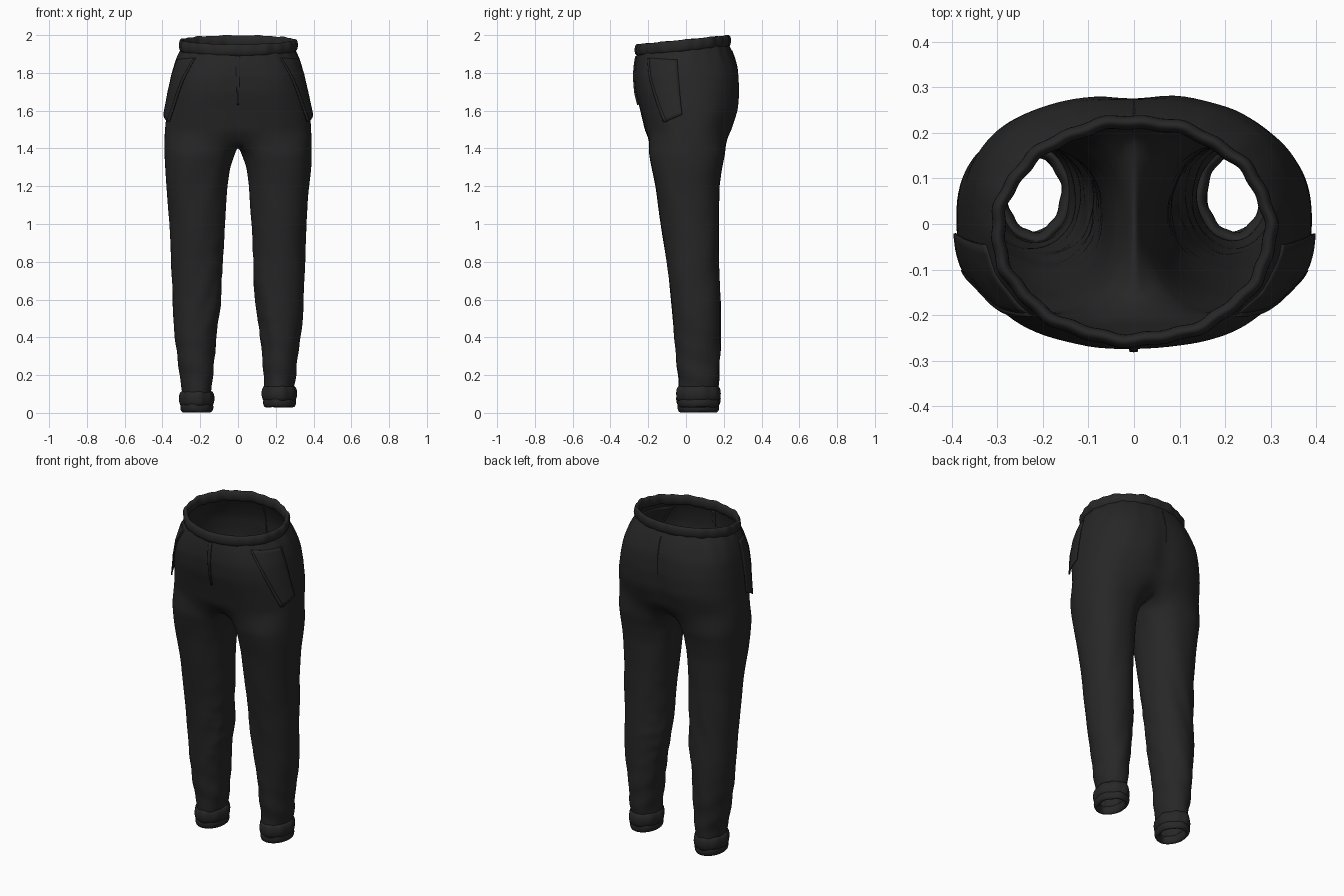
import bpy, bmesh, math
from mathutils import Vector, noise
from mathutils.bvhtree import BVHTree

if "Cube" in bpy.data.objects:
    bpy.data.objects.remove(bpy.data.objects["Cube"])

cloth = bpy.data.materials.new("dark_cloth")
cloth.diffuse_color = (0.02, 0.02, 0.02, 1)
cloth.use_nodes = True
cloth.node_tree.nodes["Principled BSDF"].inputs["Base Color"].default_value = cloth.diffuse_color

M, K = 28, 12          # outer and inner segments of each leg ring
SPLIT = 1.48           # height where the seat divides into legs

# z, half width, front y, back y
HIPS = [(1.925, .301, -.259, .229), (1.88, .326, -.269, .251), (1.8, .35, -.275, .277),
        (1.7, .367, -.266, .285), (1.6, .379, -.242, .277), (1.48, .389, -.213, .238)]
# z, inner x, outer x, front y, back y
LEGS = [(1.38, .014, .391, -.196, .209), (1.3, .042, .387, -.182, .192), (1.2, .055, .379, -.162, .178),
        (1.0, .07, .363, -.133, .172), (.8, .08, .355, -.106, .176), (.6, .088, .348, -.082, .182),
        (.4, .113, .333, -.065, .184), (.25, .128, .315, -.052, .179), (.1, .14, .3, -.035, .168)]


def sample(table, z):
    for a, b in zip(table, table[1:]):
        if z >= b[0] - 1e-6:
            f = (a[0] - z) / (a[0] - b[0])
            return [p + (q - p) * f for p, q in zip(a[1:], b[1:])]
    return table[-1][1:]


def oval(cx, cy, rx, ry, a, n=2.0):
    c, s = math.cos(a), math.sin(a)
    return (cx + rx * math.copysign(abs(c) ** (2 / n), c),
            cy + ry * math.copysign(abs(s) ** (2 / n), s))


def finish(name, bm, levels=1):
    bmesh.ops.recalc_face_normals(bm, faces=bm.faces)
    for f in bm.faces:
        f.smooth = True
    me = bpy.data.meshes.new(name)
    bm.to_mesh(me)
    me.materials.append(cloth)
    ob = bpy.data.objects.new(name, me)
    bpy.context.collection.objects.link(ob)
    if levels:
        ob.modifiers.new("smooth", 'SUBSURF').levels = levels
        ob.modifiers["smooth"].render_levels = levels
    return ob


def bridge(bm, a, b, closed):
    n = len(a)
    for i in range(n if closed else n - 1):
        j = (i + 1) % n
        bm.faces.new((a[i], a[j], b[j], b[i]))


# Trousers body: seat halves, crotch and legs as one cloth surface
body = bmesh.new()
for s in (-1, 1):
    prev = None
    for i in range(15):
        z = 1.925 + (SPLIT - 1.925) * i / 14
        rx, yf, yb = sample(HIPS, z)
        tilt = .1 * max(0, (z - 1.6) / .325)
        n = 2.1 + .4 * min(1, i / 5)
        ring = []
        for j in range(M + 1):
            x, y = oval(0, (yf + yb) / 2, rx, (yb - yf) / 2, math.pi * (j / M - .5), n)
            ring.append(body.verts.new((s * x, y, z + tilt * y)))
        if prev:
            bridge(body, prev, ring, False)
        prev = ring
    mid, half = (yf + yb) / 2, (yb - yf) / 2
    for k in range(1, K):
        p = math.pi * k / K
        prev.append(body.verts.new((0, mid + half * math.cos(p), SPLIT - .07 * math.sin(p) ** .7)))
    for i in range(45):
        z = 1.38 - 1.28 * i / 44
        xi, xo, yf, yb = sample(LEGS, z)
        angles = [-140 + 280 * j / M for j in range(M + 1)] + [140 + 80 * k / K for k in range(1, K)]
        lift = (.04 if s > 0 else 0) * (1.38 - z) / 1.28
        ring = []
        for a in angles:
            x, y = oval((xi + xo) / 2, (yf + yb) / 2, (xo - xi) / 2, (yb - yf) / 2,
                        math.radians(a), 2.35 - .3 * min(1, i / 20))
            ring.append(body.verts.new((s * x, y, z + lift)))
        bridge(body, prev, ring, True)
        prev = ring
bmesh.ops.remove_doubles(body, verts=body.verts, dist=1e-4)
bmesh.ops.recalc_face_normals(body, faces=body.faces)
body.normal_update()

# Cloth folds: broad creases, crumpled inner legs, ankle bunching, back cleft
moves = []
for v in body.verts:
    x, y, z = v.co
    low = max(0, min(1, (1.1 - z) / .4))
    inner = max(0, -v.normal.x * math.copysign(1, x)) * low * min(1, max(0, z - .25) / .2)
    d = (.005 + .003 * low) * noise.noise(Vector((x * 8, y * 8, z * 5 + abs(x) * 10)))
    d += .01 * inner * noise.noise(Vector((x * 14, y * 16, z * 22)))
    if .14 < z < .5:
        d += .005 * (1 - z / .5) * math.sin(z * 45 + x * 14 + y * 14)
    if 1.4 < z < 1.85 and y > .1:
        d -= .016 * math.exp(-(x / .035) ** 2) * math.sin((z - 1.4) / .45 * math.pi)
    if z > 1.78:
        d += .004 * math.sin(22 * math.atan2(y, x)) * (z - 1.78) / .14
    moves.append((v, v.normal * d))
for v, d in moves:
    v.co += d
tree = BVHTree.FromBMesh(body)
finish("trousers_body", body)


# Rolled cloth bands: a rounded profile swept around an oval
def band(name, cx, cy, rx, ry, z0, tilt, thick, high, waves, ripple):
    bm = bmesh.new()
    rings, segs = [], 96
    for i in range(segs):
        a = 2 * math.pi * i / segs
        w = ripple * (math.sin(waves * a) + .8 * math.sin(waves // 2 * a + 1))
        ring = []
        for k in range(10):
            p = 2 * math.pi * k / 10
            r = thick * math.cos(p) + w
            x, y = oval(cx, cy, rx + r, ry + r, a)
            ring.append(bm.verts.new((x, y, z0 + tilt * y + high * math.sin(p) + w * .5)))
        rings.append(ring)
    for i in range(segs):
        bridge(bm, rings[i], rings[(i + 1) % segs], True)
    finish(name, bm)


band("waistband", 0, -.015, .299, .239, 1.946, .1, .016, .033, 22, .003)
for side, s, z in (("left", 1, .093), ("right", -1, .066)):
    band(side + "_cuff_upper_roll", s * .219, .066, .075, .099, z + .008, 0, .018, .042, 8, .002)
    band(side + "_cuff_lower_roll", s * .219, .066, .073, .096, z - .036, 0, .015, .029, 6, .0015)


# Panels laid on the cloth: corners are (azimuth, z), edges lift off the body
def panel(name, s, top, bottom, lift_top, lift_bottom, thick, nu=8, nv=18):
    bm = bmesh.new()
    prev = None
    for i in range(nv + 1):
        v = i / nv
        row = []
        for j in range(nu + 1):
            u = j / nu
            a0, a1, z0, z1 = [p + (q - p) * v for p, q in zip(top, bottom)]
            a, z = math.radians(a0 + (a1 - a0) * u), z0 + (z1 - z0) * u
            out = Vector((s * math.cos(a), math.sin(a), 0))
            hit = tree.ray_cast(out + Vector((0, 0, z)), -out)[0]
            lift = lift_top + (lift_bottom - lift_top) * v ** 2
            row.append(bm.verts.new((hit or out * .3 + Vector((0, 0, z))) + out * lift))
        if prev:
            bridge(bm, prev, row, False)
        prev = row
    ob = finish(name, bm, 0)
    mod = ob.modifiers.new("thickness", 'SOLIDIFY')
    mod.thickness, mod.offset = thick, -1


for side, s in (("left", 1), ("right", -1)):
    panel(side + "_pocket", s, (-41, -8, 1.88, 1.87), (-17, -3, 1.54, 1.58), .003, .018, .005)
    panel(side + "_pocket_lip", s, (-42, -40, 1.88, 1.88), (-18, -15, 1.54, 1.54), .005, .02, .008, 2)
panel("fly_flap", 1, (-92.5, -88, 1.89, 1.89), (-91, -89, 1.63, 1.63), .006, .008, .01, 4)
panel("back_seam", 1, (89.5, 90.5, 1.92, 1.92), (89.5, 90.5, 1.62, 1.62), .003, .004, .005, 2)
